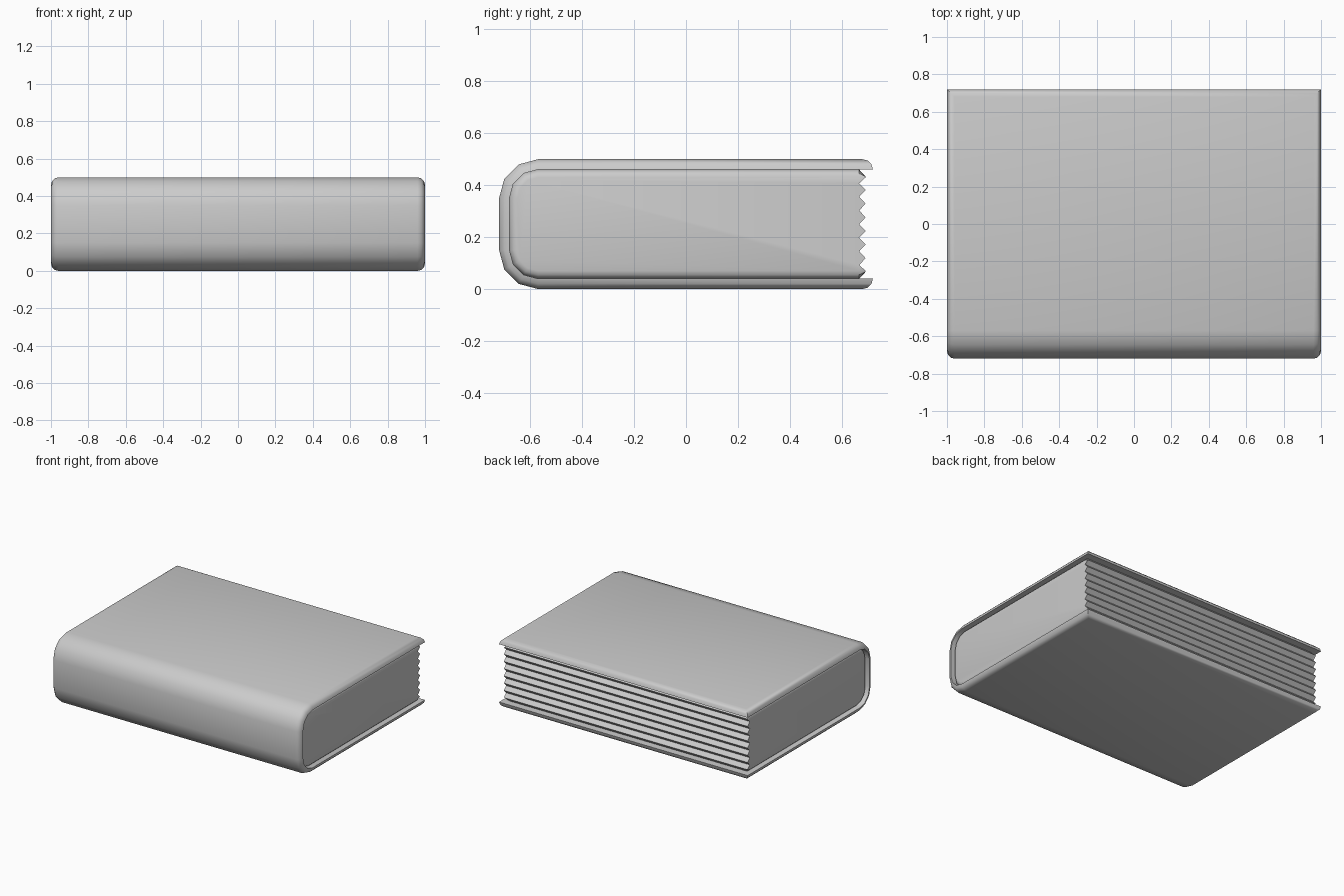
import bpy, bmesh
from math import sin, cos, pi, radians

if "Cube" in bpy.data.objects:
    bpy.data.objects.remove(bpy.data.objects["Cube"])


def u_path(off, y_end):
    """U-shaped section in (y, z), offset outward from the page block."""
    r = 0.11 + off
    pts = [(y_end, 0.46 + off)]
    for zc, start in ((0.35, 90), (0.15, 180)):
        for i in range(4):
            a = radians(start + 30 * i)
            pts.append((-0.57 + r * cos(a), zc + r * sin(a)))
    return pts + [(y_end, 0.04 - off)]


def finish(name, bm):
    bmesh.ops.recalc_face_normals(bm, faces=bm.faces[:])
    mesh = bpy.data.meshes.new(name)
    bm.to_mesh(mesh)
    bm.free()
    ob = bpy.data.objects.new(name, mesh)
    bpy.context.collection.objects.link(ob)
    bpy.ops.object.select_all(action='DESELECT')
    ob.select_set(True)
    bpy.context.view_layer.objects.active = ob
    bpy.ops.object.shade_smooth_by_angle(angle=radians(35))


def add_row(bm, x, pts):
    return [bm.verts.new((x, y, z)) for y, z in pts]


def strip(bm, a, b, closed=False):
    n = len(a)
    for i in range(n if closed else n - 1):
        j = (i + 1) % n
        bm.faces.new((a[i], a[j], b[j], b[i]))


# Cover: bent board with quarter-round outer edges
T = 0.04
bm = bmesh.new()
left, right = [], []
for k in range(4):
    a = k * pi / 6
    inset, off = T * (1 - cos(a)), T * sin(a)
    pts = u_path(off, 0.72 - inset)
    left.append(add_row(bm, -1 + inset, pts))
    right.append(add_row(bm, 1 - inset, pts))
strip(bm, left[0], right[0])
strip(bm, left[3], right[3])
for k in range(3):
    strip(bm, left[k], left[k + 1])
    strip(bm, right[k], right[k + 1])
    for e in (0, -1):
        bm.faces.new((left[k][e], right[k][e], right[k + 1][e], left[k + 1][e]))
finish("cover", bm)


# Page block: rounded rims, zigzag fore-edge
def page_section(d):
    pts = u_path(-d, 0.667)
    lim = 0.21 - d
    for i in range(1, 16):
        z = max(-lim, min(lim, -0.21 + 0.42 * i / 16))
        pts.append((0.692 if i % 2 else 0.667, 0.25 + z))
    return pts


R = 0.03
bm = bmesh.new()
rings = []
for side in (-1, 1):
    for k in (range(3, -1, -1) if side < 0 else range(4)):
        a = k * pi / 6
        x = 0.98 - R + R * sin(a)
        rings.append(add_row(bm, side * x, page_section(R * (1 - cos(a)))))
for a, b in zip(rings, rings[1:]):
    strip(bm, a, b, closed=True)
bm.faces.new(rings[0])
bm.faces.new(rings[-1])
finish("pages", bm)
